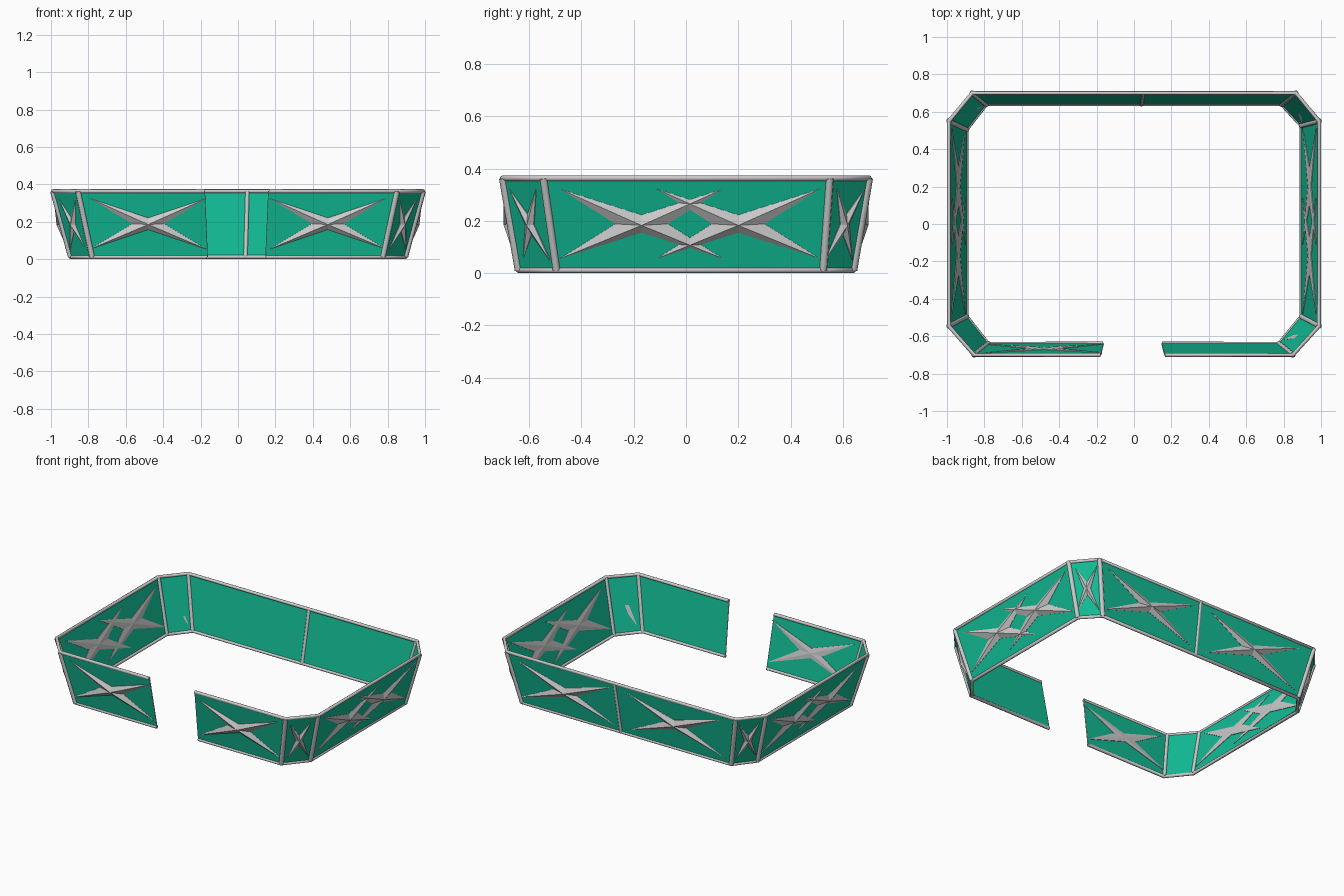
import bpy, bmesh
from mathutils import Vector as V

if "Cube" in bpy.data.objects:
    bpy.data.objects.remove(bpy.data.objects["Cube"])

green = bpy.data.materials.new("green_panel")
green.diffuse_color = (0.006, 0.5, 0.3, 1)
green.use_nodes = True
green.node_tree.nodes["Principled BSDF"].inputs["Base Color"].default_value = green.diffuse_color

ZT, ZB = 0.363, 0.012
# open loop around the wall, from the left side of the gap to the right side
TOP = [V((x, y, ZT)) for x, y in [(-.18, -.70), (-.855, -.70), (-.99, -.545), (-.99, .55), (-.865, .70),
       (.865, .70), (.99, .55), (.99, -.545), (.85, -.70), (.165, -.70)]]
BOT = [V((x, y, ZB)) for x, y in [(-.165, -.64), (-.78, -.64), (-.895, -.495), (-.895, .505), (-.79, .64),
       (.79, .64), (.895, .525), (.895, -.495), (.775, -.64), (.15, -.64)]]


def make(name, bm, mat=None):
    bmesh.ops.recalc_face_normals(bm, faces=bm.faces)
    me = bpy.data.meshes.new(name)
    bm.to_mesh(me)
    bm.free()
    ob = bpy.data.objects.new(name, me)
    bpy.context.collection.objects.link(ob)
    if mat:
        me.materials.append(mat)
    return ob


def tube(name, pts, r):
    cu = bpy.data.curves.new(name, 'CURVE')
    cu.dimensions = '3D'
    cu.bevel_depth = r
    cu.bevel_resolution = 2
    cu.use_fill_caps = True
    sp = cu.splines.new('POLY')
    sp.points.add(len(pts) - 1)
    for p, q in zip(sp.points, pts):
        p.co = (*q, 1)
    ob = bpy.data.objects.new(name, cu)
    bpy.context.collection.objects.link(ob)


def panel(name, i):
    # thin slab between neighbouring loop corners
    q = [BOT[i], BOT[i + 1], TOP[i + 1], TOP[i]]
    n = frame(i)[2] * 0.004
    bm = bmesh.new()
    a = [bm.verts.new(p + n) for p in q]
    b = [bm.verts.new(p - n) for p in q]
    bm.faces.new(a)
    bm.faces.new(b[::-1])
    for k in range(4):
        bm.faces.new((a[k], b[k], b[k - 1], a[k - 1]))
    make(name, bm, green)


def frame(i):
    # along, up the slope, outward
    u = (TOP[i + 1] - TOP[i]).normalized()
    mt, mb = (TOP[i] + TOP[i + 1]) / 2, (BOT[i] + BOT[i + 1]) / 2
    v = mt - mb
    v = (v - u * v.dot(u)).normalized()
    n = u.cross(v)
    if n.dot(V((mt.x, mt.y, 0))) < 0:
        n = -n
    return u, v, n, (mt + mb) / 2


def star(name, i, pos, a, b, c, d, h, inner):
    # four-pointed cross brace with a raised centre
    u, v, n, mid = frame(i)
    o = pos if pos else mid
    rim = [(a, b), (0, d), (-a, b), (-c, 0), (-a, -b), (0, -d), (a, -b), (c, 0)]
    bm = bmesh.new()
    f = [bm.verts.new(o + u * x + v * y + n * 0.006) for x, y in rim]
    g = [bm.verts.new(o + u * x + v * y - n * inner) for x, y in rim]
    tip = bm.verts.new(o + n * h)
    back = bm.verts.new(o - n * (inner + 0.004 if inner > 0.004 else inner))
    for k in range(8):
        bm.faces.new((f[k - 1], f[k], tip))
        bm.faces.new((g[k], g[k - 1], back))
        bm.faces.new((f[k], f[k - 1], g[k - 1], g[k]))
    make(name, bm)


# panels
names = ["front_left", "corner_front_left", "left", "corner_back_left", "back",
         "corner_back_right", "right", "corner_front_right", "front_right"]
for i, nm in enumerate(names):
    panel(nm + "_panel", i)

# rails, corner posts, divider and gap edges
tube("top_rail", TOP, 0.011)
tube("bottom_rail", BOT, 0.011)
for i in range(1, 9):
    tube("corner_post", [BOT[i], TOP[i]], 0.015)
for i in (0, 9):
    tube("gap_edge", [BOT[i], TOP[i]], 0.004)
tube("back_divider", [V((.04, .64, ZB)), V((.05, .70, ZT))], 0.012)

# cross braces
ZM = 0.19
for x, i, inn in ((-.48, 0, .007), (.48, 8, .002)):
    star("front_brace", i, V((x, -.67, ZM)), .31, .137, .085, .032, .028, inn)
for x in (-.39, .44):
    star("back_brace", 4, V((x, .67, ZM)), .36, .14, .085, .034, .028, .002)
for sx, i in ((-1, 2), (1, 6)):
    for y in (-.17, .2):
        star("side_brace", i, V((sx * .943, y, ZM)), .31, .137, .10, .035, .028, .007)
for i in (1, 3, 5, 7):
    star("corner_brace", i, None, .068, .14, .022, .04, .022, .002)
